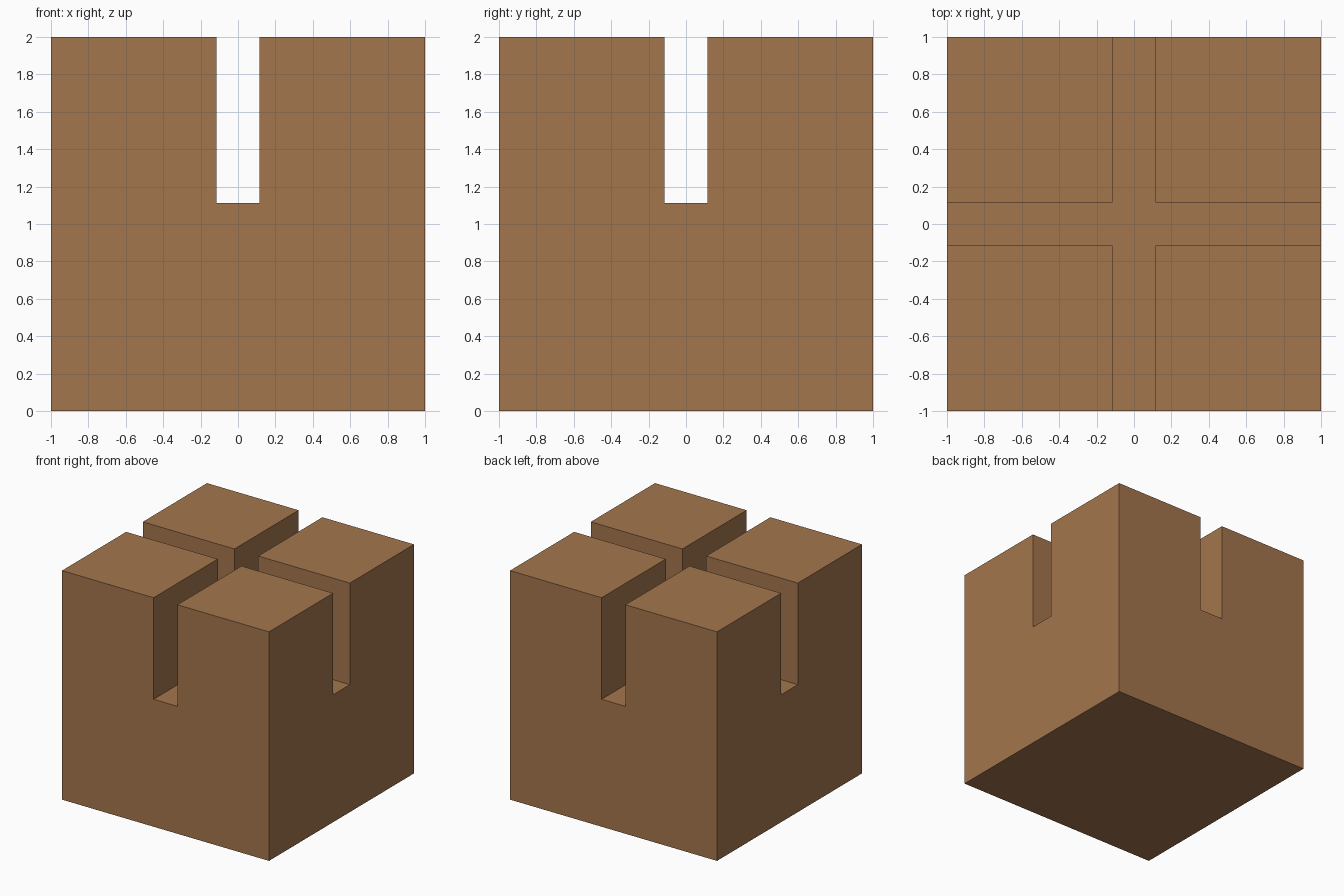
import bpy, bmesh
from mathutils import Matrix, Vector

if "Cube" in bpy.data.objects:
    bpy.data.objects.remove(bpy.data.objects["Cube"])

HALF, HEIGHT = 1.0, 2.0
SLOT = 0.115      # half the slot width
FLOOR = 1.113     # height of the slot floor

# Solid base up to the slot floor
bm = bmesh.new()
bmesh.ops.create_cube(bm, size=1, matrix=Matrix.Translation((0, 0, FLOOR / 2))
                      @ Matrix.Diagonal((2 * HALF, 2 * HALF, FLOOR, 1)))

# Cut lines for the two crossing slots
for axis in (Vector((1, 0, 0)), Vector((0, 1, 0))):
    for side in (-SLOT, SLOT):
        bmesh.ops.bisect_plane(bm, geom=bm.verts[:] + bm.edges[:] + bm.faces[:],
                               plane_co=axis * side, plane_no=axis)

# Raise the four corner posts
corners = []
for f in bm.faces:
    c = f.calc_center_median()
    if f.normal.z > 0.9 and min(abs(c.x), abs(c.y)) > SLOT:
        corners.append(f)
raised = bmesh.ops.extrude_face_region(bm, geom=corners)["geom"]
bmesh.ops.translate(bm, vec=(0, 0, HEIGHT - FLOOR),
                    verts=[g for g in raised if isinstance(g, bmesh.types.BMVert)])

# Merge the flat areas and finish
bmesh.ops.dissolve_limit(bm, angle_limit=0.01, verts=bm.verts[:], edges=bm.edges[:])
bmesh.ops.recalc_face_normals(bm, faces=bm.faces[:])
mesh = bpy.data.meshes.new("slotted_block")
bm.to_mesh(mesh)
bm.free()

block = bpy.data.objects.new("slotted_block", mesh)
bpy.context.collection.objects.link(block)

wood = bpy.data.materials.new("wood_brown")
wood.diffuse_color = (0.37, 0.18, 0.075, 1)
wood.use_nodes = True
wood.node_tree.nodes["Principled BSDF"].inputs["Base Color"].default_value = wood.diffuse_color
mesh.materials.append(wood)
